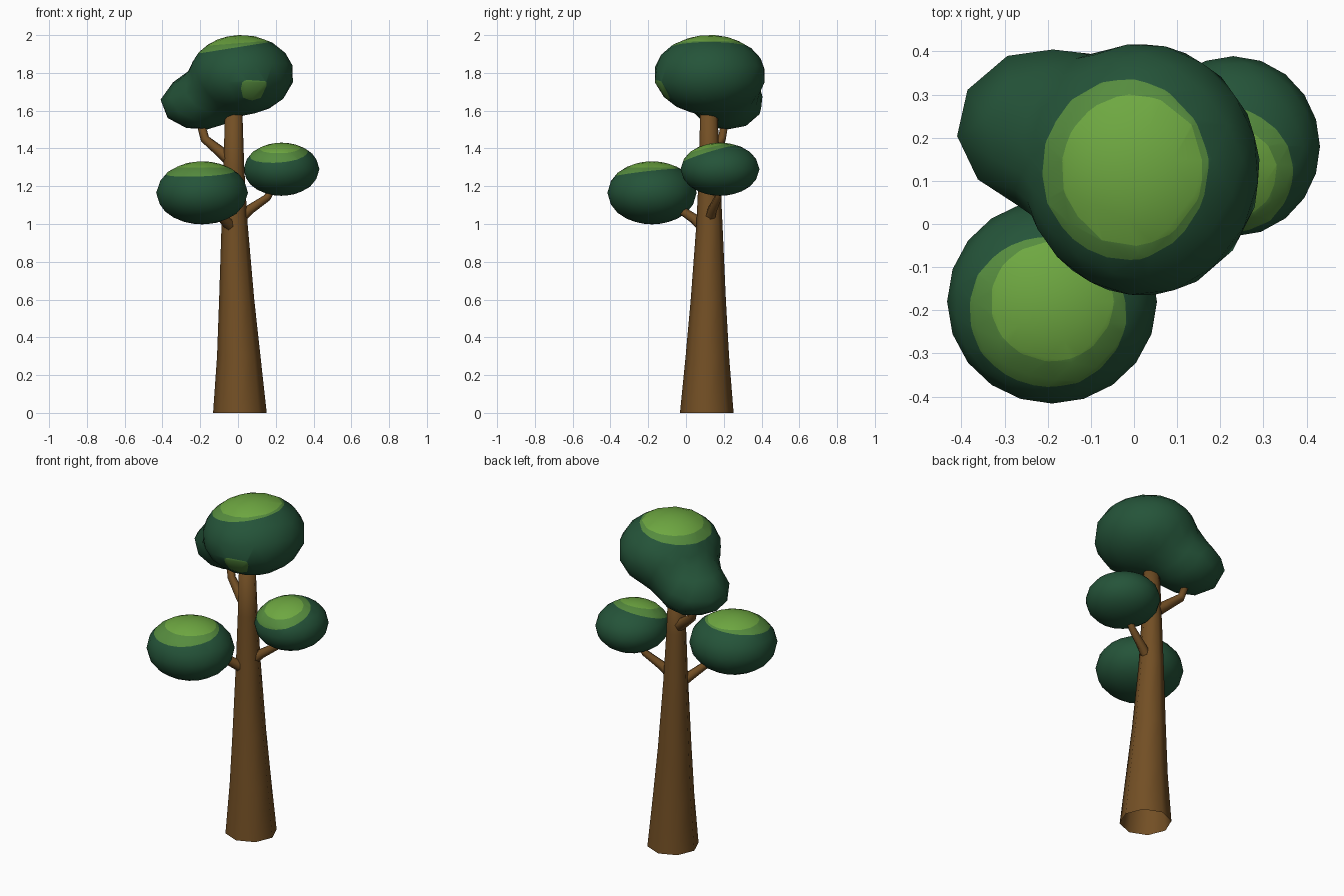
import bpy, bmesh, math
from mathutils import Vector

if "Cube" in bpy.data.objects:
    bpy.data.objects.remove(bpy.data.objects["Cube"])

V = Vector


def material(name, rgb):
    m = bpy.data.materials.new(name)
    m.diffuse_color = (*rgb, 1)
    m.use_nodes = True
    m.node_tree.nodes["Principled BSDF"].inputs["Base Color"].default_value = m.diffuse_color
    return m


BARK = material("brown bark", (0.17, 0.078, 0.018))
DARK = material("dark green", (0.018, 0.088, 0.041))
MID = material("mid green", (0.092, 0.26, 0.048))
LIGHT = material("light green", (0.156, 0.39, 0.053))


def finish(name, bm, mats):
    me = bpy.data.meshes.new(name)
    bmesh.ops.recalc_face_normals(bm, faces=bm.faces)
    for f in bm.faces:
        f.smooth = True
    bm.to_mesh(me)
    bm.free()
    for m in mats:
        me.materials.append(m)
    ob = bpy.data.objects.new(name, me)
    bpy.context.collection.objects.link(ob)
    return ob


def tube(name, path, sides, level=False):
    """Tapered open tube through (x, y, z, radius) points."""
    bm = bmesh.new()
    pts = [V(p[:3]) for p in path]
    rings = []
    for i, p in enumerate(path):
        t = pts[min(i + 1, len(pts) - 1)] - pts[max(i - 1, 0)]
        up = V((0, 0, 1))
        q = up.rotation_difference(up if level else t.normalized())
        ring = []
        for k in range(sides):
            a = 2 * math.pi * k / sides
            ring.append(bm.verts.new(pts[i] + q @ V((math.cos(a), math.sin(a), 0)) * p[3]))
        rings.append(ring)
    for a, b in zip(rings, rings[1:]):
        for k in range(sides):
            n = (k + 1) % sides
            bm.faces.new((a[k], a[n], b[n], b[k]))
    bm.faces.new(rings[-1])
    return finish(name, bm, [BARK])


def blob_distance(p, blobs, blend=0.07):
    """Smoothly merged distance to a set of (centre, radii) ellipsoids."""
    d = None
    for c, r in blobs:
        q = V(((p[i] - c[i]) / r[i] for i in range(3)))
        e = (q.length - 1) * min(r)
        if d is None:
            d = e
        else:
            h = max(blend - abs(d - e), 0) / blend
            d = min(d, e) - h * h * blend / 4
    return d


def foliage(name, origin, blobs, patches):
    """Icosphere pushed out to the merged blobs, cut and coloured by planes."""
    bm = bmesh.new()
    bmesh.ops.create_icosphere(bm, subdivisions=3, radius=1)
    o = V(origin)
    for v in bm.verts:
        d = v.co.normalized()
        lo, hi = 0.0, 0.8
        for _ in range(30):
            m = (lo + hi) / 2
            if blob_distance(o + d * m, blobs) < 0:
                lo = m
            else:
                hi = m
        v.co = o + d * lo * 1.005
    for co, no, _ in patches:
        bmesh.ops.bisect_plane(bm, geom=bm.verts[:] + bm.edges[:] + bm.faces[:],
                               dist=0.0005, plane_co=co, plane_no=V(no).normalized())
    for f in bm.faces:
        c = f.calc_center_median()
        for co, no, idx in patches:
            if (c - V(co)).dot(V(no)) > 0:
                f.material_index = idx
    return finish(name, bm, [DARK, MID, LIGHT])


# Trunk
tube("trunk", [(0.01, 0.11, 0, 0.142), (0.004, 0.113, 0.3, 0.115),
               (-0.007, 0.118, 0.6, 0.093), (-0.018, 0.124, 1.0, 0.069),
               (-0.022, 0.124, 1.3, 0.055), (-0.023, 0.12, 1.66, 0.044)], 8, True)

# Branches
tube("right_branch", [(-0.01, 0.12, 1.01, 0.032), (0.06, 0.14, 1.075, 0.026),
                      (0.155, 0.17, 1.14, 0.02), (0.2, 0.18, 1.22, 0.018)], 6)
tube("front_branch", [(-0.02, 0.11, 0.97, 0.034), (-0.08, 0.04, 1.03, 0.027),
                      (-0.14, -0.05, 1.09, 0.021), (-0.17, -0.11, 1.16, 0.018)], 6)
tube("upper_branch", [(-0.02, 0.125, 1.32, 0.036), (-0.09, 0.15, 1.38, 0.03),
                      (-0.175, 0.19, 1.45, 0.024), (-0.205, 0.21, 1.56, 0.022)], 6)

# Leaf clumps with sunlit patches on top
foliage("front_left_foliage", (-0.19, -0.18, 1.165),
        [((-0.19, -0.18, 1.165), (0.242, 0.235, 0.166))],
        [((-0.2, -0.2, 1.272), (-0.045, -0.114, 1), 1),
         ((-0.19, -0.18, 1.299), (0, 0, 1), 2)])
foliage("right_foliage", (0.23, 0.18, 1.29),
        [((0.23, 0.18, 1.29), (0.2, 0.208, 0.14))],
        [((0.22, 0.11, 1.365), (-0.09, -0.31, 1), 1),
         ((0.22, 0.11, 1.398), (-0.03, -0.25, 1), 2)])
foliage("top_foliage", (-0.06, 0.15, 1.75),
        [((0.02, 0.125, 1.79), (0.275, 0.295, 0.21)),
         ((-0.2, 0.22, 1.645), (0.21, 0.188, 0.145))],
        [((-0.02, 0.125, 1.933), (-0.16, 0, 1), 1),
         ((0.0, 0.12, 1.957), (-0.08, 0, 1), 2),
         ((0.077, -0.128, 1.717), (0.225, -0.83, -0.51), 1)])
